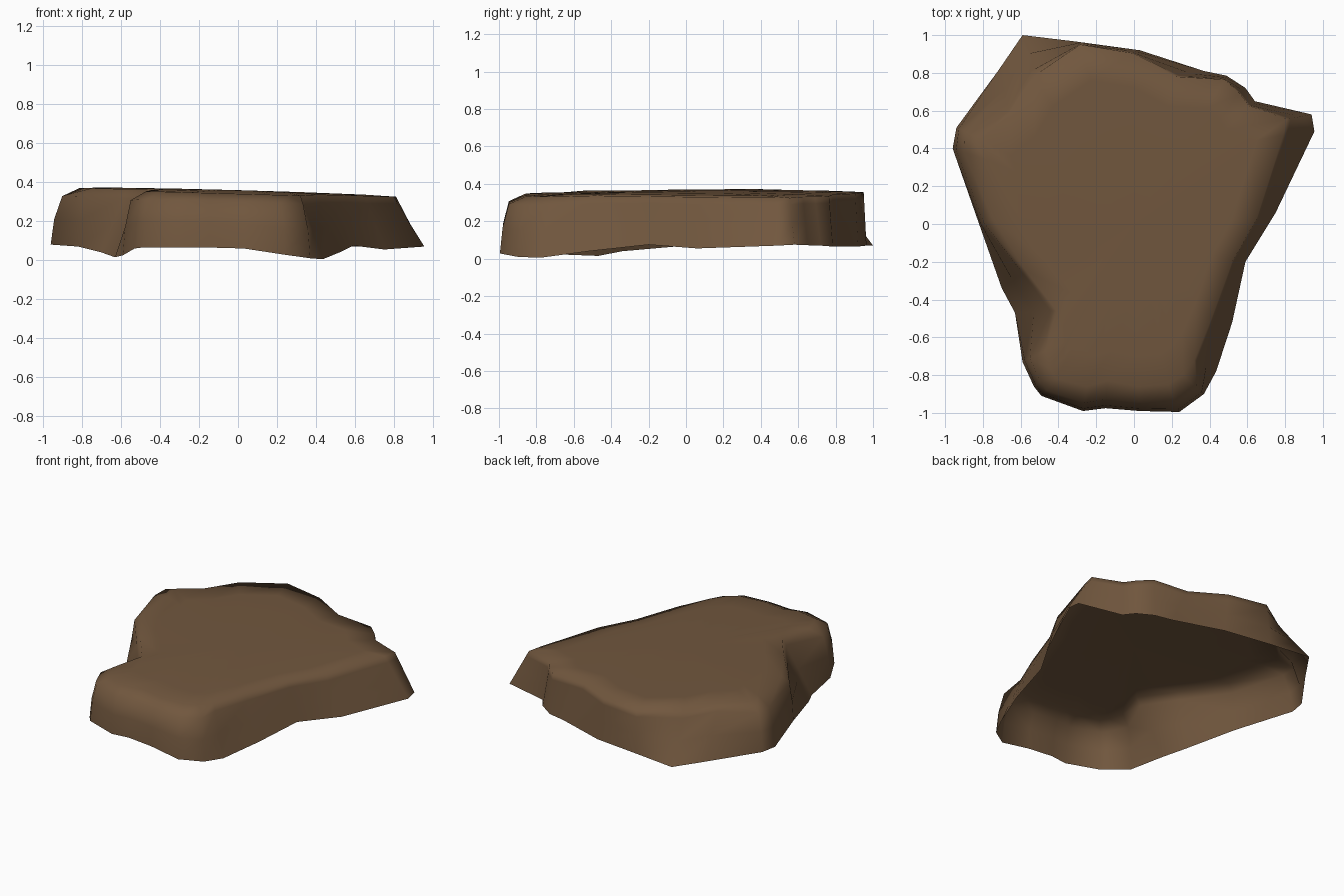
import bpy, bmesh

if "Cube" in bpy.data.objects:
    bpy.data.objects.remove(bpy.data.objects["Cube"])

# Outline stations, clockwise: foot x, foot y, foot z, top rim x, top rim y
STATIONS = [
    (-.59, 1.0, .07, -.535, .78), (-.30, .965, .07, -.285, .95), (.03, .92, .065, -.01, .905),
    (.37, .81, .065, .22, .78), (.49, .785, .065, .48, .765), (.59, .72, .07, .56, .69),
    (.64, .65, .072, .61, .625), (.94, .58, .075, .81, .555), (.955, .49, .07, .79, .47),
    (.75, .06, .055, .65, .03), (.59, -.20, .075, .52, -.20), (.52, -.52, .04, .41, -.50),
    (.435, -.78, .005, .32, -.72), (.37, -.90, .01, .26, -.80), (.24, -.995, .028, .18, -.85),
    (.03, -.99, .06, .02, -.86), (-.15, -.975, .065, -.14, -.83), (-.27, -.99, .065, -.25, -.86),
    (-.49, -.91, .065, -.41, -.82), (-.53, -.86, .06, -.44, -.77), (-.59, -.73, .025, -.47, -.67),
    (-.63, -.47, .015, -.41, -.46), (-.70, -.34, .04, -.57, -.25), (-.82, 0, .07, -.75, .03),
    (-.96, .40, .08, -.78, .34), (-.94, .51, .08, -.81, .45), (-.72, .81, .07, -.655, .58),
]
NOTCH_X = (-.63, -.70)      # straight sloping dent in the left side


def rim_z(x, y):
    return .348 - .028 * x - (.008 if y < -.6 else 0)


def wall_point(station, h, bulge):
    """Point on the side wall: rounded at front and left, straight elsewhere."""
    x, y, z, tx, ty = station
    rounded = tx < .3 and ty < .47 and x not in NOTCH_X
    f = bulge if rounded else h
    return (x + (tx - x) * f, y + (ty - y) * f, z + (rim_z(tx, ty) - z) * h)


bm = bmesh.new()
rings = []
# Side wall: height fraction and inward fraction of the rounded parts
for h, bulge in ((0, 0), (.45, .1), (.86, .33), (1, 1)):
    rings.append([bm.verts.new(wall_point(s, h, bulge)) for s in STATIONS])
# Gently domed top
for s, up in ((.8, .006), (.4, .01)):
    rings.append([bm.verts.new((tx * s, ty * s, rim_z(tx * s, ty * s) + up))
                  for x, y, z, tx, ty in STATIONS])
n = len(STATIONS)
for a, b in zip(rings, rings[1:]):
    for i in range(n):
        j = (i + 1) % n
        bm.faces.new((a[j], a[i], b[i], b[j]))
centre = bm.verts.new((0, 0, .359))
for i in range(n):
    bm.faces.new((rings[-1][(i + 1) % n], rings[-1][i], centre))
# Underside stays open: the slab is a hollow shell
for face in bm.faces:
    face.smooth = True
    face.normal_update()
if sum(f.normal.z for f in bm.faces) < 0:
    bmesh.ops.reverse_faces(bm, faces=bm.faces[:])

mesh = bpy.data.meshes.new("rock_slab")
bm.to_mesh(mesh)
bm.free()
brown = bpy.data.materials.new("earth brown")
brown.diffuse_color = (.165, .095, .048, 1)
brown.use_nodes = True
brown.node_tree.nodes["Principled BSDF"].inputs["Base Color"].default_value = brown.diffuse_color
mesh.materials.append(brown)
rock = bpy.data.objects.new("rock_slab", mesh)
bpy.context.collection.objects.link(rock)
